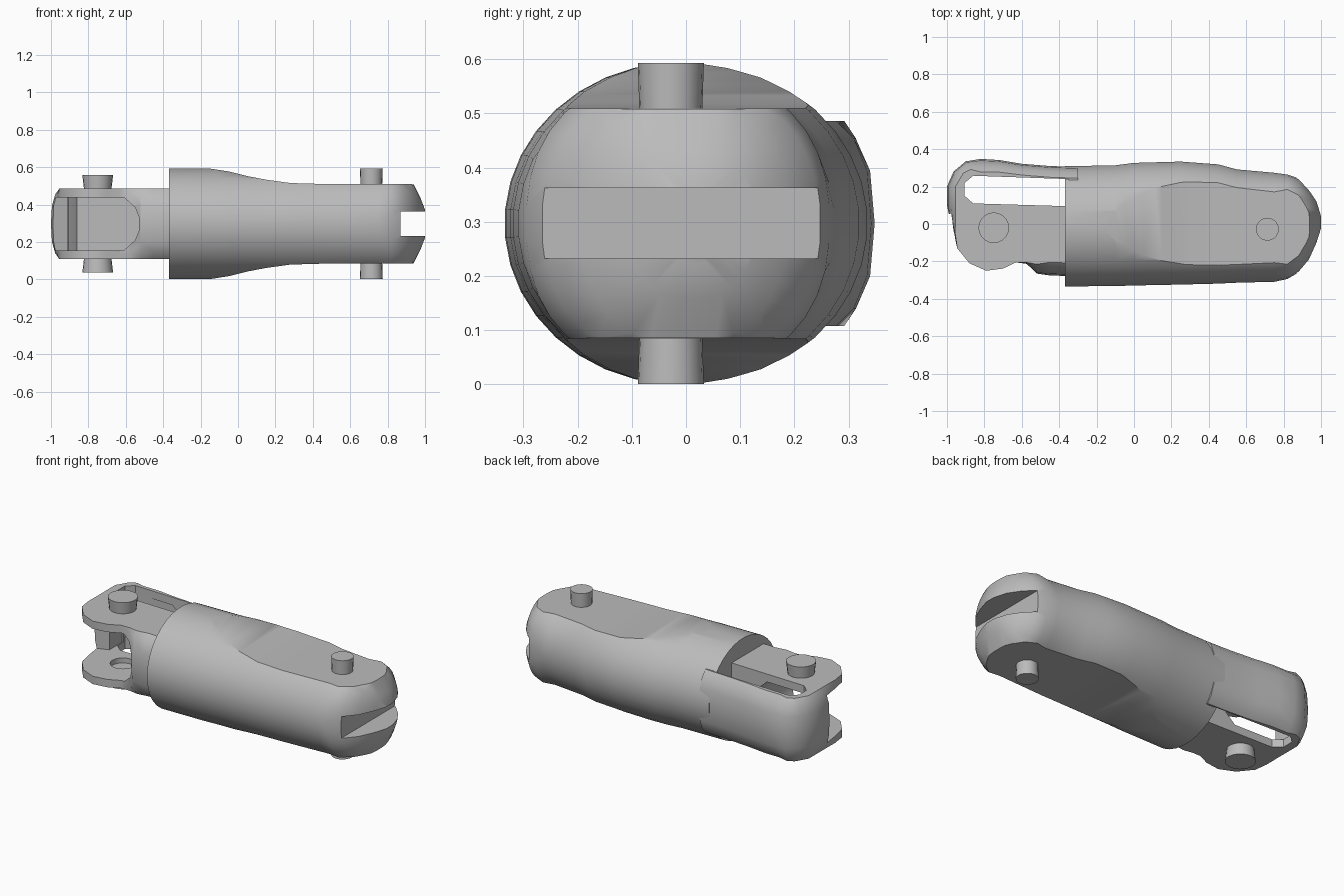
import bpy, math

cube = bpy.data.objects.get("Cube")
if cube:
    bpy.data.objects.remove(cube, do_unlink=True)

MID = 0.297

grey = bpy.data.materials.new("plain_grey")
grey.use_nodes = True
colour = (0.5, 0.5, 0.5, 1)
grey.diffuse_color = colour
grey.node_tree.nodes["Principled BSDF"].inputs["Base Color"].default_value = colour


def loft(name, rings):
    """Skin a closed solid through rings of equal point count."""
    n = len(rings[0])
    verts = [p for ring in rings for p in ring]
    faces = [tuple(range(n))[::-1], tuple(range(len(verts) - n, len(verts)))]
    for r in range(len(rings) - 1):
        for i in range(n):
            j = (i + 1) % n
            faces.append((r * n + i, r * n + j, r * n + n + j, r * n + n + i))
    mesh = bpy.data.meshes.new(name)
    mesh.from_pydata(verts, [], faces)
    mesh.materials.append(grey)
    obj = bpy.data.objects.new(name, mesh)
    bpy.context.collection.objects.link(obj)
    bpy.context.view_layer.objects.active = obj
    bpy.ops.object.select_all(action='DESELECT')
    obj.select_set(True)
    bpy.ops.object.mode_set(mode='EDIT')
    bpy.ops.mesh.select_all(action='SELECT')
    bpy.ops.mesh.normals_make_consistent(inside=False)
    bpy.ops.object.mode_set(mode='OBJECT')
    return obj


def prism(name, plan, z0, z1):
    return loft(name, [[(x, y, z) for x, y in plan] for z in (z0, z1)])


def boolean(obj, cutter, operation='DIFFERENCE'):
    mod = obj.modifiers.new("cut", 'BOOLEAN')
    mod.operation, mod.object, mod.solver = operation, cutter, 'EXACT'
    bpy.context.view_layer.objects.active = obj
    bpy.ops.object.modifier_apply(modifier=mod.name)
    bpy.data.objects.remove(cutter, do_unlink=True)


def smooth(obj, angle=32):
    bpy.ops.object.select_all(action='DESELECT')
    obj.select_set(True)
    bpy.context.view_layer.objects.active = obj
    bpy.ops.object.shade_smooth_by_angle(angle=math.radians(angle))


def circle(x, y, r, n=20):
    return [(x + r * math.cos(math.tau * i / n), y + r * math.sin(math.tau * i / n))
            for i in range(n)]


def pin(name, x, y, z_in, z_out, r_in, r_out):
    obj = loft(name, [[(px, py, z) for px, py in circle(x, y, r)]
                      for z, r in ((z_in, r_in), (z_out, r_out))])
    smooth(obj)


# Rounded sleeve body: x, y min, y max, half height
stations = [(-.37, -.335, .31, .297), (-.1, -.333, .315, .297), (0, -.33, .328, .297),
            (.25, -.325, .335, .297), (.45, -.32, .32, .295), (.55, -.315, .293, .29),
            (.75, -.31, .275, .28), (.82, -.295, .265, .275), (.88, -.26, .245, .255),
            (.935, -.195, .185, .22), (.975, -.11, .13, .14), (1, -.04, .06, .075)]
rings = []
for x, low, high, h in stations:
    power = 1 if x < .8 else .85
    ring = []
    for i in range(36):
        a = math.tau * (i + .5) / 36
        c, s = math.cos(a), math.sin(a)
        ring.append((x, (low + high) / 2 + (high - low) / 2 * math.copysign(abs(c) ** power, c),
                     MID + h * math.copysign(abs(s) ** power, s)))
    rings.append(ring)
body = loft("sleeve_body", rings)

# Scooped flats on the top and bottom of the sleeve
scoop = [(-.5, .297), (-.16, .297), (-.05, .28), (.05, .255), (.15, .236),
         (.28, .218), (.45, .213), (1.1, .211)]
outline = [(x, MID + h) for x, h in scoop] + [(x, MID - h) for x, h in reversed(scoop)]
boolean(body, loft("flat_profile", [[(x, y, z) for x, z in outline] for y in (-.6, .6)]),
        'INTERSECT')

# Slot across the rounded end
boolean(body, prism("end_slot", [(.87, -.5), (1.2, -.5), (1.2, .5), (.87, .5)], .232, .362))
smooth(body)

# Fork: plan points with how far each is drawn in at the top and bottom
plan = [(-.3, -.28, .07), (-.45, -.275, .07), (-.52, -.265, .05), (-.575, -.215, .01),
        (-.63, -.205, 0), (-.7, -.238, 0), (-.79, -.25, 0), (-.88, -.21, 0),
        (-.945, -.13, 0), (-.965, -.05, .01), (-.985, .03, .03), (-1, .1, .045),
        (-1, .2, .045), (-.965, .28, .06), (-.9, .335, .07), (-.82, .348, .07),
        (-.72, .342, .065), (-.6, .322, .06), (-.45, .31, .06), (-.3, .305, .06)]


def fork_ring(z, amount):
    ring = []
    for x, y, inset in plan:
        side = max(0, min(1, (-.85 - x) / .13))
        ring.append((x + inset * amount * side,
                     y - inset * amount * (1 - side) * (1 if y > 0 else -1), z))
    return ring


fork = loft("fork", [fork_ring(z, a) for z, a in
                     ((.108, 1), (.14, .5), (.2, .12), (.297, 0),
                      (.394, .12), (.454, .5), (.486, 1))])

# Gap between the fork plates, rounded where it meets the neck
boolean(fork, loft("fork_gap", [
    [(-1.2, -.5, z), (x, -.5, z), (x, .26, z), (-.86, .26, z),
     (-.91, .2, z), (-.91, .08, z), (-1.2, -.02, z)]
    for z, x in ((.155, -.61), (.21, -.55), (.26, -.53), (.334, -.53), (.384, -.55), (.439, -.61))]))

# Long window through both plates
boolean(fork, prism("fork_window", [(-.35, .095), (-.35, .24), (-.86, .258), (-.905, .22),
                                    (-.905, .15), (-.86, .11)], 0, .6))

# Pin sockets on the inner faces of the plates
boolean(fork, prism("pin_sockets", circle(-.75, -.02, .07), .125, .469))
smooth(fork)

# Pins, one stub above and one below at each end
for side, name in ((1, "upper"), (-1, "lower")):
    pin(name + "_fork_pin", -.75, -.02, MID + side * .172, MID + side * .26, .072, .082)
    pin(name + "_end_pin", .713, -.028, MID + side * .15, MID + side * .296, .056, .061)
